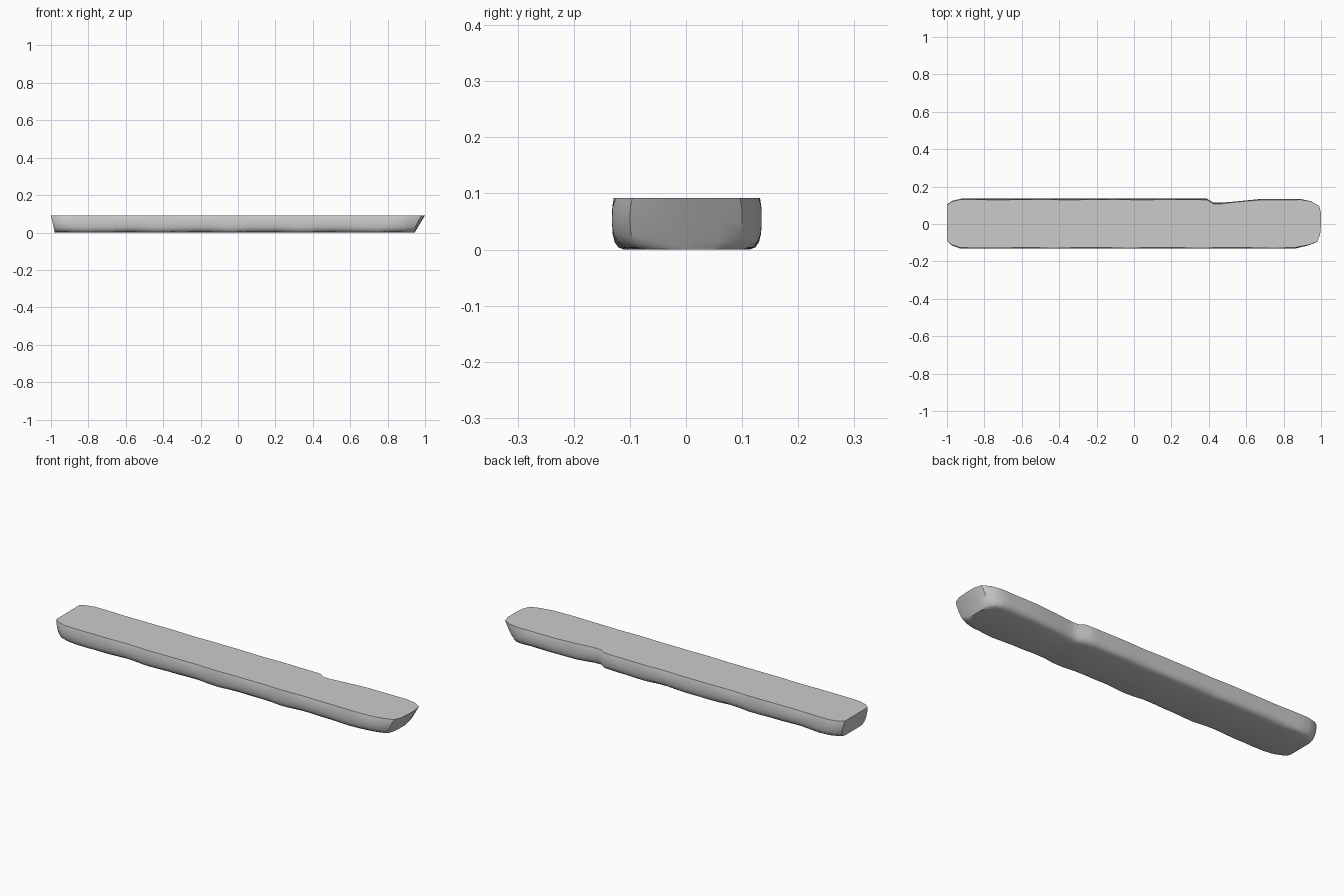
import bpy, bmesh, math
from mathutils import Vector

if "Cube" in bpy.data.objects:
    bpy.data.objects.remove(bpy.data.objects["Cube"])

H = 0.092

# plan outline of the worn plank, counter-clockwise, with a chipped notch on the back edge
corners = [(-1, -0.095), (-0.975, -0.117), (-0.93, -0.132), (0.86, -0.132), (0.93, -0.118),
           (0.98, -0.1), (0.995, -0.06), (1, 0.0), (1, 0.06), (0.99, 0.1), (0.95, 0.123),
           (0.89, 0.135), (0.68, 0.134), (0.56, 0.122), (0.47, 0.114), (0.425, 0.114),
           (0.39, 0.135), (-0.93, 0.135), (-0.975, 0.125), (-1, 0.108)]

outline = []
for i, a in enumerate(corners):
    b = corners[(i + 1) % len(corners)]
    a, b = Vector(a), Vector(b)
    n = max(1, round((b - a).length / 0.06))
    outline += [a.lerp(b, k / n) for k in range(n)]


def level(z, inset):
    """One horizontal ring: sides tuck in by inset, ends slope inward toward the bottom."""
    ring = []
    t = 1 - z / H
    for p in outline:
        x, y = p
        s = 1 if y > 0 else -1
        wave = 1 + 0.25 * math.sin(x * 17 + s) + 0.15 * math.sin(x * 31)
        y -= s * inset * wave * min(1, abs(y) / 0.1)
        end = max(0, (abs(x) - 0.85) / 0.15)
        x -= (0.055 if x > 0 else -0.02) * t * end
        ring.append((x, y, z))
    return ring


# plank: flat top, upright sides, rounded underside
levels = [(H, 0.005), (0.075, 0.001), (0.05, 0.0), (0.028, 0.002),
          (0.013, 0.008), (0.004, 0.018), (0.0, 0.034)]
bm = bmesh.new()
rings = [[bm.verts.new(c) for c in level(z, i)] for z, i in levels]
n = len(outline)
for up, lo in zip(rings, rings[1:]):
    for i in range(n):
        j = (i + 1) % n
        bm.faces.new((up[i], lo[i], lo[j], up[j]))
bm.faces.new(rings[0])
bm.faces.new(rings[-1][::-1])
bmesh.ops.triangulate(bm, faces=[f for f in bm.faces if len(f.verts) > 4])
bmesh.ops.recalc_face_normals(bm, faces=bm.faces)
mesh = bpy.data.meshes.new("plank")
bm.to_mesh(mesh)
bm.free()
plank = bpy.data.objects.new("plank", mesh)
bpy.context.collection.objects.link(plank)
bpy.context.view_layer.objects.active = plank
plank.select_set(True)
bpy.ops.object.shade_smooth_by_angle(angle=math.radians(40))
